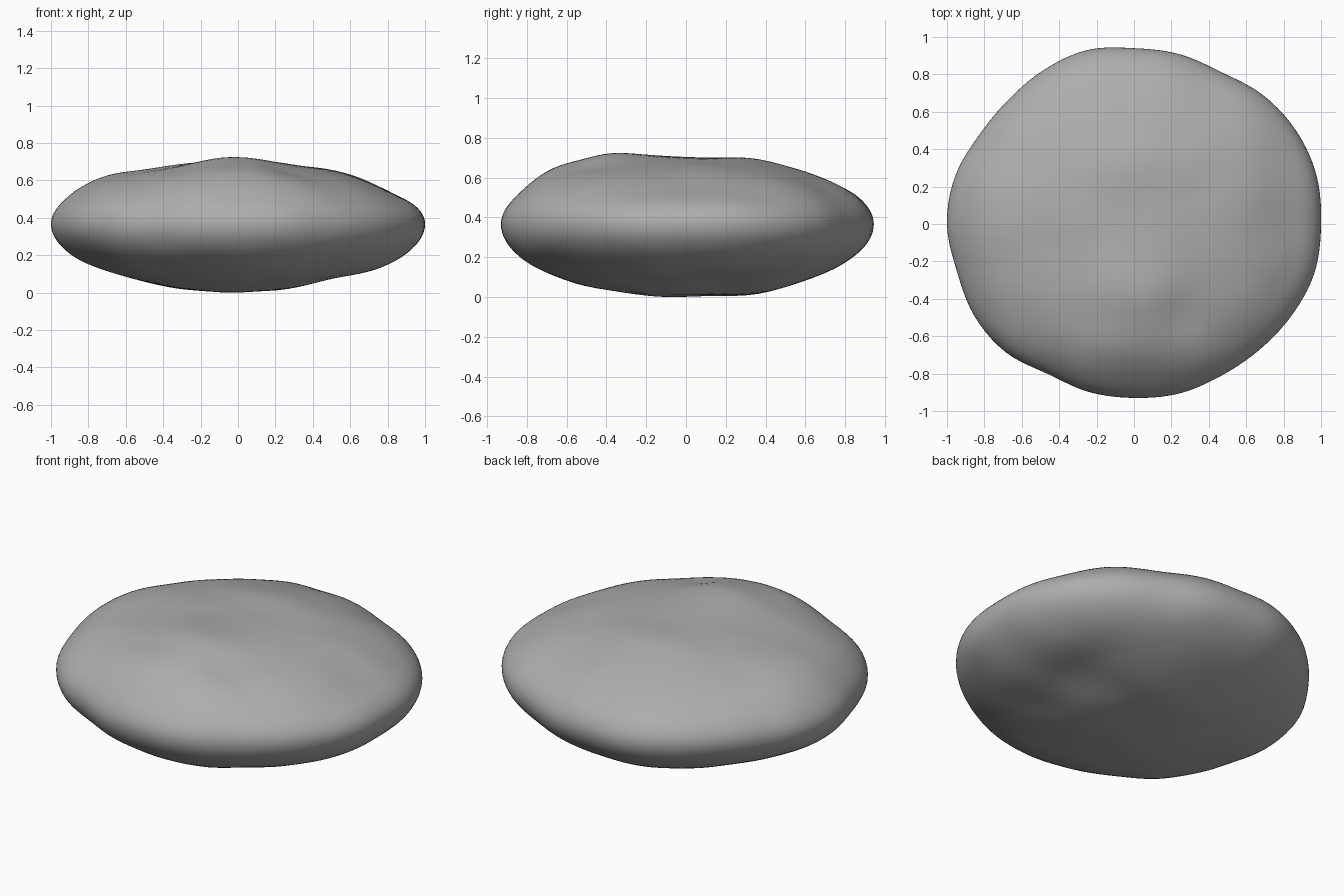
import bpy, bmesh, math
from mathutils import Vector, noise

if "Cube" in bpy.data.objects:
    bpy.data.objects.remove(bpy.data.objects["Cube"])

SEG, RINGS = 120, 56
MID, TOP, BOTTOM = 0.37, 0.335, 0.365

# Plan outline radius every 15 degrees, anticlockwise from +x
OUTLINE = [1.0, 1.01, 1.0, 0.975, 0.937, 0.94, 0.94, 0.963, 0.955, 0.945, 0.955, 0.99,
           1.0, 0.98, 0.985, 0.97, 0.925, 0.93, 0.93, 0.938, 0.936, 0.95, 0.975, 1.0]

# Swellings and hollows: x, y, width x, width y, height change
TOP_LUMPS = [(0.0, -0.38, 0.28, 0.20, 0.045), (-0.05, -0.66, 0.40, 0.16, 0.042),
             (0.0, 0.36, 0.35, 0.22, 0.014), (-0.76, 0.0, 0.20, 0.45, 0.022),
             (0.82, 0.0, 0.16, 0.40, -0.022), (0.25, -0.50, 0.12, 0.12, -0.012)]
BOTTOM_LUMPS = [(0.52, 0.15, 0.20, 0.28, 0.035), (0.45, -0.25, 0.16, 0.16, 0.010),
                (0.0, 0.38, 0.35, 0.15, -0.012), (-0.6, 0.0, 0.2, 0.4, 0.012)]


def outline_radius(angle):
    """Smooth closed curve through the outline radii."""
    n = len(OUTLINE)
    f = angle / math.tau * n
    i = int(math.floor(f))
    t = f - i
    a, b, c, d = (OUTLINE[(i + k) % n] for k in (-1, 0, 1, 2))
    return b + 0.5 * t * (c - a + t * (2*a - 5*b + 4*c - d + t * (3*(b - c) + d - a)))


def lumps(table, x, y):
    return sum(h * math.exp(-((x - cx) / wx) ** 2 - ((y - cy) / wy) ** 2)
               for cx, cy, wx, wy, h in table)


def surface_point(phi, theta):
    """Point on the pebble; phi runs from the top pole to the bottom pole."""
    rho, up = math.sin(phi), math.cos(phi)
    # The outline irregularity fades towards the poles
    r = rho * (0.97 + (outline_radius(theta) - 0.97) * rho)
    x, y = r * math.cos(theta), r * math.sin(theta)
    fade = min(1.0, abs(up) * 2.0)
    if up >= 0:
        z = MID + TOP * up + fade * lumps(TOP_LUMPS, x, y)
    else:
        z = MID + BOTTOM * up + fade * lumps(BOTTOM_LUMPS, x, y)
    z += 0.007 * fade * noise.noise(Vector((x * 4, y * 4, z * 4 + 3)))
    return Vector((x, y, z))


# Pebble body
bm = bmesh.new()
top = bm.verts.new(surface_point(0, 0))
rings = [[bm.verts.new(surface_point(math.pi * i / RINGS, math.tau * j / SEG))
          for j in range(SEG)] for i in range(1, RINGS)]
bottom = bm.verts.new(surface_point(math.pi, 0))
for j in range(SEG):
    k = (j + 1) % SEG
    bm.faces.new((top, rings[0][j], rings[0][k]))
    bm.faces.new((bottom, rings[-1][k], rings[-1][j]))
    for a, b in zip(rings, rings[1:]):
        bm.faces.new((a[j], b[j], b[k], a[k]))

# Rest it on the ground
low = min(v.co.z for v in bm.verts)
for v in bm.verts:
    v.co.z -= low
for f in bm.faces:
    f.smooth = True
bmesh.ops.recalc_face_normals(bm, faces=bm.faces[:])

mesh = bpy.data.meshes.new("pebble")
bm.to_mesh(mesh)
bm.free()
pebble = bpy.data.objects.new("pebble", mesh)
bpy.context.collection.objects.link(pebble)

# Stone colour
stone = bpy.data.materials.new("stone grey")
stone.diffuse_color = (0.42, 0.42, 0.42, 1)
stone.use_nodes = True
stone.node_tree.nodes["Principled BSDF"].inputs["Base Color"].default_value = stone.diffuse_color
mesh.materials.append(stone)
